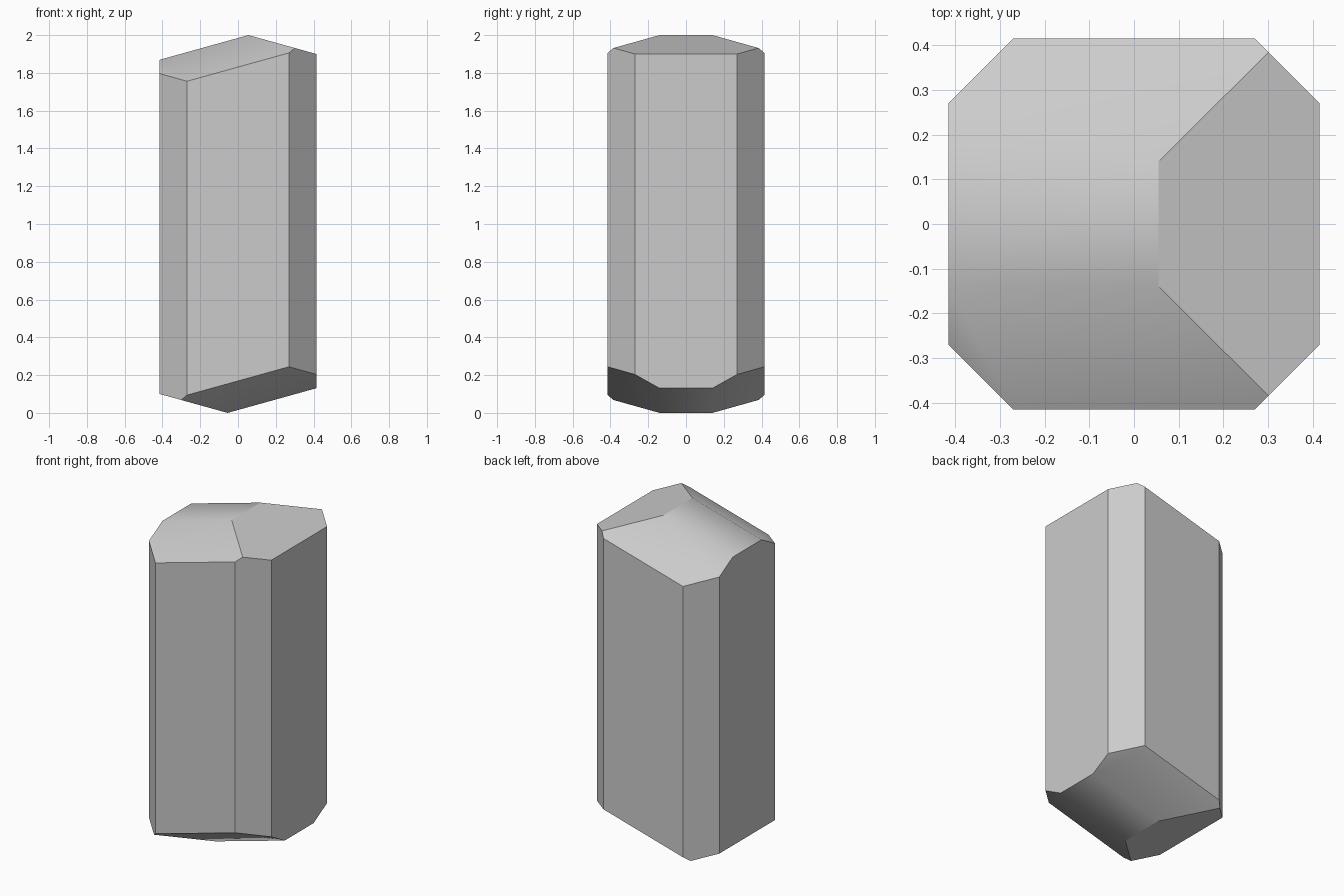
import bpy, bmesh
from math import radians
from mathutils import Vector

cube = bpy.data.objects.get("Cube")
if cube:
    bpy.data.objects.remove(cube, do_unlink=True)

HALF, FLAT = 0.415, 0.27      # half width of the shaft, half width of its broad sides
RIDGE_X, RIDGE_Y = 0.055, 0.14  # corner of the tip ridge
SLOPE_X, SLOPE_Y = 0.278, 0.56  # steepness of the tip facets

# Stone colour
stone = bpy.data.materials.new("grey stone")
stone.use_nodes = True
colour = (0.6, 0.6, 0.6, 1)
stone.diffuse_color = colour
stone.node_tree.nodes["Principled BSDF"].inputs["Base Color"].default_value = colour

# Eight-sided shaft
bm = bmesh.new()
outline = []
for sx, sy in ((1, 1), (-1, 1), (-1, -1), (1, -1)):
    pair = [(sx * HALF, sy * FLAT), (sx * FLAT, sy * HALF)]
    outline += pair if sx * sy > 0 else pair[::-1]
base = bm.faces.new([bm.verts.new((x, y, 0)) for x, y in outline])
top = bmesh.ops.extrude_face_region(bm, geom=[base])["geom"]
bmesh.ops.translate(bm, vec=(0, 0, 2),
                    verts=[v for v in top if isinstance(v, bmesh.types.BMVert)])
bmesh.ops.recalc_face_normals(bm, faces=bm.faces)


def cut_facet(point, normal):
    """Slice off everything outside the plane and close the cut."""
    cut = bmesh.ops.bisect_plane(bm, geom=bm.verts[:] + bm.edges[:] + bm.faces[:],
                                 plane_co=point, plane_no=normal, clear_outer=True)
    rim = [e for e in cut["geom_cut"] if isinstance(e, bmesh.types.BMEdge)]
    bmesh.ops.contextual_create(bm, geom=rim)


# Sloped facets; the lower tip is the upper one turned half round the y axis
for end in (1, -1):
    def place(x, y):
        return Vector((end * x, y, 1 + end))

    def facing(x, y):
        return Vector((end * x, y, end)).normalized()

    cut_facet(place(RIDGE_X, 0), facing(SLOPE_X, 0))
    cut_facet(place(RIDGE_X, 0), facing(-SLOPE_X, 0))
    for side in (1, -1):
        cut_facet(place(RIDGE_X, side * RIDGE_Y), facing(-SLOPE_X, side * SLOPE_Y))

bmesh.ops.remove_doubles(bm, verts=bm.verts, dist=0.001)
bmesh.ops.recalc_face_normals(bm, faces=bm.faces)
mesh = bpy.data.meshes.new("crystal")
bm.to_mesh(mesh)
bm.free()
mesh.materials.append(stone)
crystal = bpy.data.objects.new("crystal", mesh)
bpy.context.collection.objects.link(crystal)

# Soft blend between the shallow facets, crisp edges elsewhere
bpy.ops.object.select_all(action="DESELECT")
crystal.select_set(True)
bpy.context.view_layer.objects.active = crystal
bpy.ops.object.shade_smooth_by_angle(angle=radians(30))
